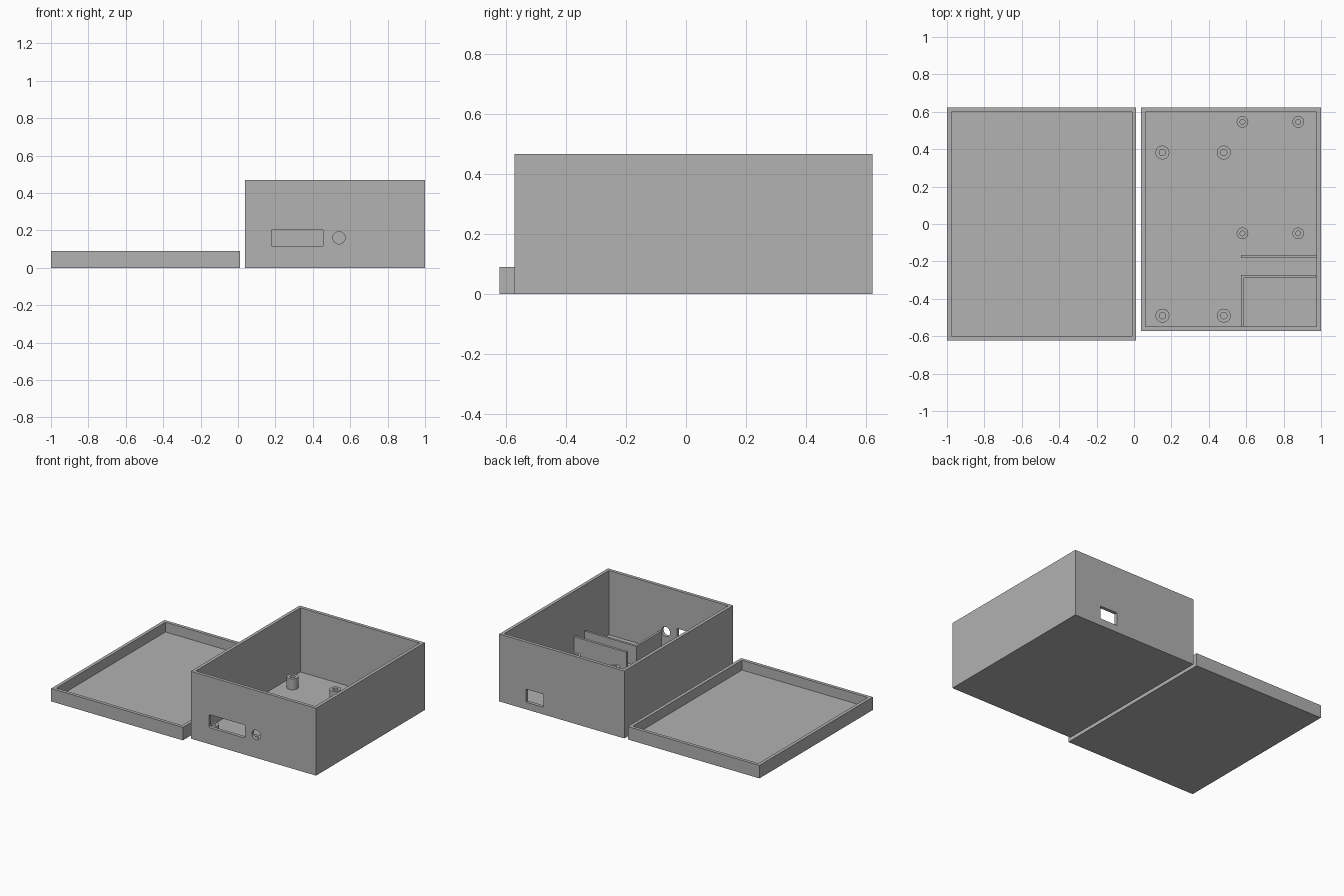
import bpy, bmesh, math
from mathutils import Matrix

if "Cube" in bpy.data.objects:
    bpy.data.objects.remove(bpy.data.objects["Cube"])

WALL = 0.023
FLOOR = 0.022

grey = bpy.data.materials.new("plain grey")
grey.diffuse_color = (0.445, 0.445, 0.445, 1)
grey.use_nodes = True
grey.node_tree.nodes["Principled BSDF"].inputs["Base Color"].default_value = grey.diffuse_color


def finish(name, bm):
    bmesh.ops.recalc_face_normals(bm, faces=bm.faces)
    me = bpy.data.meshes.new(name)
    bm.to_mesh(me)
    bm.free()
    me.materials.append(grey)
    ob = bpy.data.objects.new(name, me)
    bpy.context.collection.objects.link(ob)
    return ob


def block_bm(x0, x1, y0, y1, z0, z1):
    bm = bmesh.new()
    m = Matrix.Translation(((x0 + x1) / 2, (y0 + y1) / 2, (z0 + z1) / 2))
    m = m @ Matrix.Diagonal((x1 - x0, y1 - y0, z1 - z0, 1))
    bmesh.ops.create_cube(bm, size=1, matrix=m)
    return bm


def block(name, *size):
    return finish(name, block_bm(*size))


def tray(name, x0, x1, y0, y1, h):
    """Open-topped box: inset the top face, then push it down to the floor."""
    bm = block_bm(x0, x1, y0, y1, 0, h)
    top = max(bm.faces, key=lambda f: f.calc_center_median().z)
    bmesh.ops.inset_region(bm, faces=[top], thickness=WALL, use_even_offset=True)
    moved = bmesh.ops.extrude_face_region(bm, geom=[top])["geom"]
    verts = [v for v in moved if isinstance(v, bmesh.types.BMVert)]
    bmesh.ops.translate(bm, verts=verts, vec=(0, 0, FLOOR - h))
    if top.is_valid:
        bmesh.ops.delete(bm, geom=[top], context="FACES_ONLY")
    return finish(name, bm)


def standoff(name, x, y, r, hole, top):
    """Screw post: a hollow profile spun around z."""
    bm = bmesh.new()
    profile = [(r, FLOOR - 0.002), (r, top), (hole, top), (hole, FLOOR + 0.001)]
    n = 32
    rings = []
    for rad, z in profile:
        rings.append([bm.verts.new((x + rad * math.cos(2 * math.pi * i / n),
                                    y + rad * math.sin(2 * math.pi * i / n), z))
                      for i in range(n)])
    for a, b in zip(rings, rings[1:]):
        for i in range(n):
            j = (i + 1) % n
            bm.faces.new((a[i], a[j], b[j], b[i]))
    bm.faces.new(rings[0])
    bm.faces.new(rings[-1])
    ob = finish(name, bm)
    bpy.ops.object.select_all(action="DESELECT")
    ob.select_set(True)
    bpy.context.view_layer.objects.active = ob
    bpy.ops.object.shade_smooth_by_angle(angle=math.radians(30))


def cut(target, cutter):
    cutter.hide_render = True
    mod = target.modifiers.new("opening", "BOOLEAN")
    mod.operation = "DIFFERENCE"
    mod.solver = "EXACT"
    mod.object = cutter
    bpy.context.view_layer.objects.active = target
    bpy.ops.object.modifier_apply(modifier=mod.name)
    bpy.data.objects.remove(cutter)


# Lid lying upside down beside the case
tray("lid", -1.0, 0.012, -0.622, 0.622, 0.09)

# Case body
case = tray("case", 0.038, 1.0, -0.572, 0.622, 0.468)

# Front display slot with softened corners
bm = block_bm(0.178, 0.455, -0.60, -0.535, 0.115, 0.205)
edges = [e for e in bm.edges
         if abs((e.verts[0].co - e.verts[1].co).y) > 0.01]
bmesh.ops.bevel(bm, geom=edges, offset=0.007, segments=3, profile=0.5, affect="EDGES")
cut(case, finish("slot_cutter", bm))

# Front round hole
bm = bmesh.new()
m = Matrix.Translation((0.54, -0.5675, 0.16)) @ Matrix.Rotation(math.pi / 2, 4, "X")
bmesh.ops.create_cone(bm, cap_ends=True, segments=32, radius1=0.033,
                      radius2=0.033, depth=0.065, matrix=m)
cut(case, finish("round_cutter", bm))

# Rear socket opening
cut(case, block("socket_cutter", 0.66, 0.795, 0.585, 0.65, 0.05, 0.14))

# Screw posts: a wide set on the left, a narrow set on the right
for x in (0.152, 0.48):
    for y in (0.382, -0.49):
        standoff("large_standoff", x, y, 0.037, 0.017, 0.098)
for x in (0.58, 0.878):
    for y in (0.546, -0.05):
        standoff("small_standoff", x, y, 0.031, 0.013, 0.1)

# Inner divider walls
Z0, Z1 = FLOOR - 0.002, 0.155
block("rear_divider", 0.572, 0.979, -0.183, -0.165, Z0, Z1)
block("front_divider", 0.572, 0.97, -0.288, -0.272, Z0, Z1)
block("side_divider", 0.572, 0.588, -0.551, -0.280, Z0, Z1)
